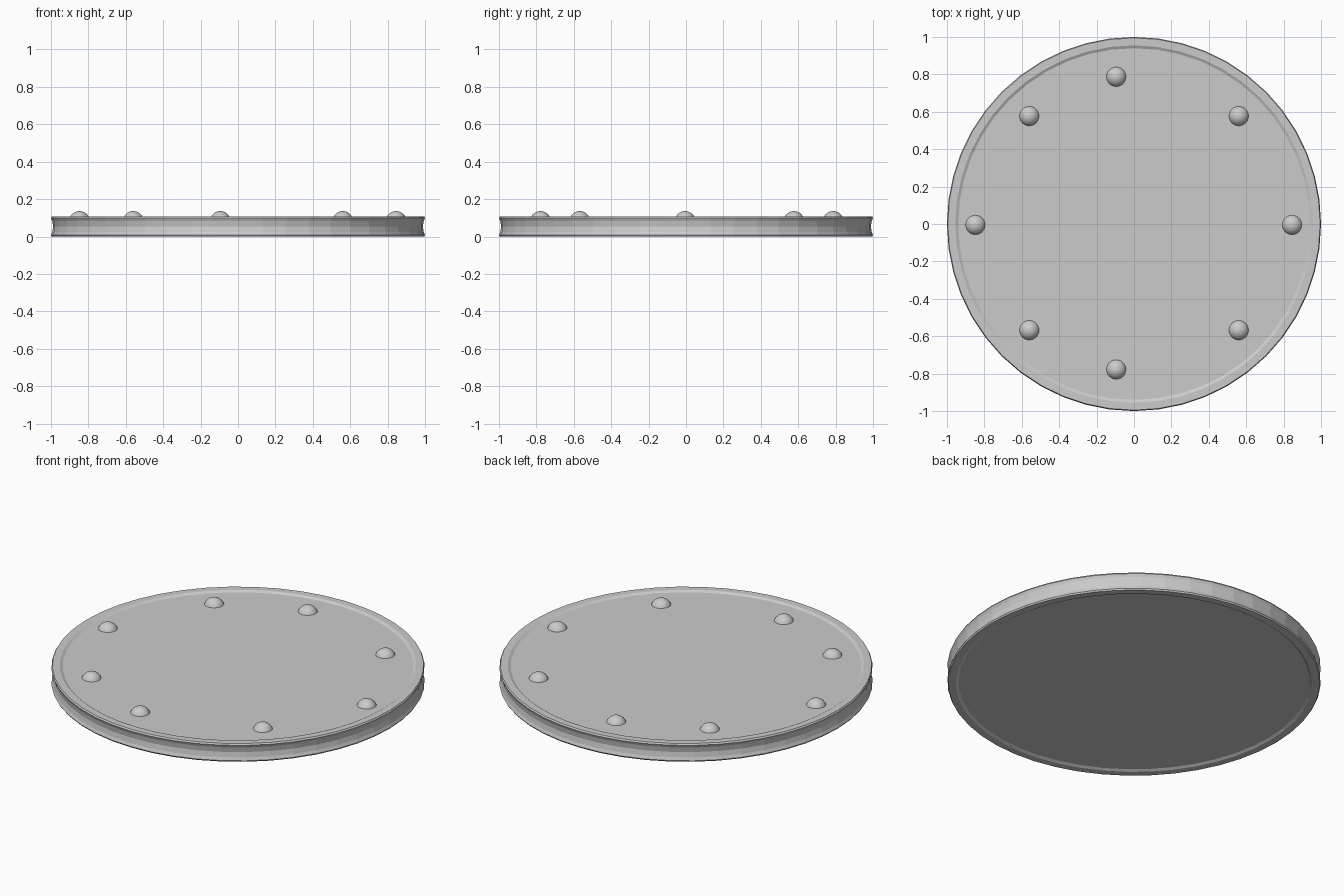
import bpy, bmesh, math

if "Cube" in bpy.data.objects:
    bpy.data.objects.remove(bpy.data.objects["Cube"])

SEG = 48


def lathe(name, profile):
    """Spin an (r, z) profile that begins and ends near the axis, with flat caps."""
    bm = bmesh.new()
    rings = [[bm.verts.new((r * math.cos(2 * math.pi * i / SEG),
                            r * math.sin(2 * math.pi * i / SEG), z))
              for i in range(SEG)] for r, z in profile]
    for a, b in zip(rings, rings[1:]):
        for i in range(SEG):
            j = (i + 1) % SEG
            bm.faces.new((a[i], a[j], b[j], b[i]))
    bm.faces.new(rings[0][::-1])
    bm.faces.new(rings[-1])
    me = bpy.data.meshes.new(name)
    bm.to_mesh(me)
    bm.free()
    ob = bpy.data.objects.new(name, me)
    bpy.context.collection.objects.link(ob)
    return ob


# Round plate: shallow recess on both faces, hollowed rim
lathe("round_plate", [
    (0.94, 0.008), (0.955, 0.0), (0.995, 0.0), (1.0, 0.008),
    (0.993, 0.025), (0.988, 0.054), (0.993, 0.083),
    (1.0, 0.099), (0.995, 0.108), (0.955, 0.108), (0.94, 0.10)])

# Rounded studs around the top face
spots = [(-0.095, 0.787), (-0.095, -0.778), (-0.848, -0.005), (0.845, -0.005)]
spots += [(sx * 0.56, y) for sx in (-1, 1) for y in (0.577, -0.568)]
for x, y in spots:
    bpy.ops.mesh.primitive_uv_sphere_add(segments=24, ring_count=16, radius=0.056,
                                         location=(x, y, 0.08))
    stud = bpy.context.object
    stud.name = "stud"
    bpy.ops.object.shade_smooth()
